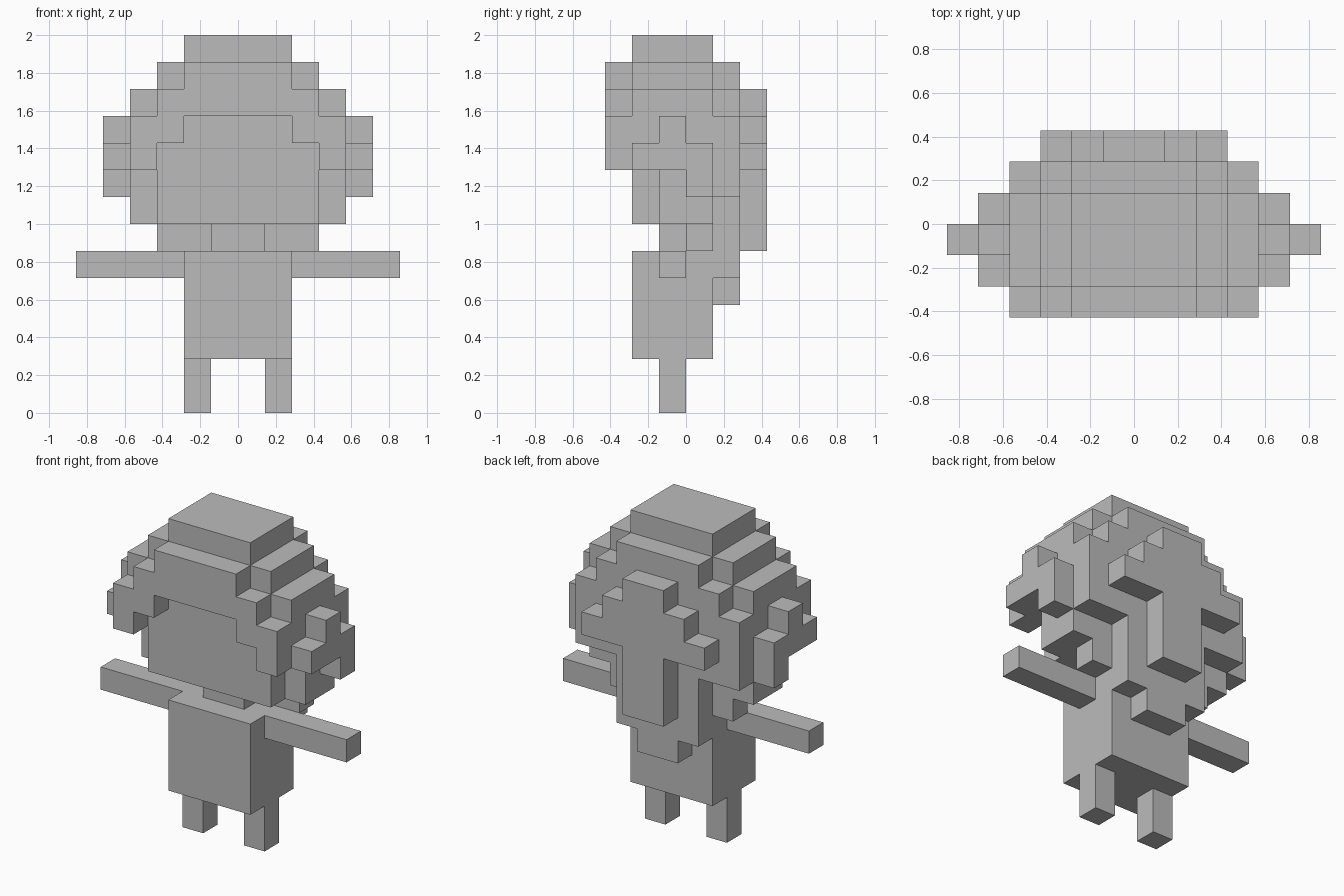
import bpy
import bmesh
from math import radians
from mathutils import Vector

UNIT = 1 / 7  # size of one building block

if "Cube" in bpy.data.objects:
    bpy.data.objects.remove(bpy.data.objects["Cube"], do_unlink=True)

grey = bpy.data.materials.new("plain grey")
grey.use_nodes = True
grey.diffuse_color = (0.5, 0.5, 0.5, 1)
grey.node_tree.nodes["Principled BSDF"].inputs["Base Color"].default_value = grey.diffuse_color


def wide(half, y, z):
    """Box centred on x, given as a half width and y and z ranges."""
    return ((-half, half), y, z)


def both(x, y, z):
    """A box and its mirror image across x."""
    return [(x, y, z), ((-x[1], -x[0]), y, z)]


def block_part(name, boxes):
    """Merge boxes into one block shape and keep only its outer skin."""
    cells = {(i, j, k) for x, y, z in boxes
             for i in range(*x) for j in range(*y) for k in range(*z)}
    bm = bmesh.new()
    for cell in cells:
        centre = Vector(cell) + Vector((0.5, 0.5, 0.5))
        for axis in range(3):
            for sign in (-1, 1):
                normal = Vector((0, 0, 0))
                normal[axis] = sign
                if tuple(int(c) for c in Vector(cell) + normal) in cells:
                    continue
                u = Vector((0, 0, 0))
                u[(axis + 1) % 3] = 0.5
                v = normal.cross(u)
                mid = centre + normal / 2
                corners = (mid - u - v, mid + u - v, mid + u + v, mid - u + v)
                bm.faces.new([bm.verts.new(c * UNIT) for c in corners])
    bmesh.ops.remove_doubles(bm, verts=bm.verts, dist=UNIT / 100)
    bmesh.ops.dissolve_limit(bm, angle_limit=radians(1), verts=bm.verts, edges=bm.edges)
    mesh = bpy.data.meshes.new(name)
    bm.to_mesh(mesh)
    bm.free()
    mesh.materials.append(grey)
    obj = bpy.data.objects.new(name, mesh)
    bpy.context.collection.objects.link(obj)


# Limbs, one object per side
for part, box in (("leg", ((1, 2), (-1, 0), (0, 2))),
                  ("arm", ((2, 6), (-1, 0), (5, 6))),):
    for side, shape in zip(("left", "right"), both(*box)):
        block_part(f"{side}_{part}", [shape])

# Torso, neck and head
block_part("body", [wide(2, (-2, 1), (2, 6))])
block_part("neck", [wide(1, (-1, 0), (6, 7))])
block_part("head", [wide(3, (-2, 1), (7, 9))])

# Stepped cap of hair with a fringe around the face
block_part("hair", [
    wide(2, (-2, 1), (13, 14)),
    wide(2, (-3, 2), (12, 13)),
    wide(3, (-2, 1), (12, 13)),
    wide(3, (-3, 2), (11, 12)),
    wide(4, (-2, 1), (11, 12)),
    wide(4, (-2, 2), (9, 11)),
    *both((2, 4), (-3, -2), (10, 11)),
    *both((3, 4), (-3, -2), (9, 10)),
    *both((3, 4), (-1, 1), (7, 9)),
    wide(4, (1, 2), (8, 9)),
])

# Hair falling down the nape and back
block_part("back_hair", [
    wide(3, (0, 1), (6, 7)),
    wide(2, (1, 2), (5, 8)),
    wide(1, (1, 2), (4, 5)),
])

# Raised lock with side steps on the back of the head
block_part("back_lock", [
    wide(1, (2, 3), (6, 12)),
    wide(2, (2, 3), (10, 11)),
    wide(3, (2, 3), (9, 10)),
])

# Raised tufts on the sides of the head
tuft = [((4, 5), (-1, 0), (10, 11)),
        ((4, 5), (-2, 1), (9, 10)),
        ((4, 5), (0, 1), (8, 9))]
for index, side in enumerate(("left", "right")):
    block_part(f"{side}_tuft", [both(*box)[index] for box in tuft])
